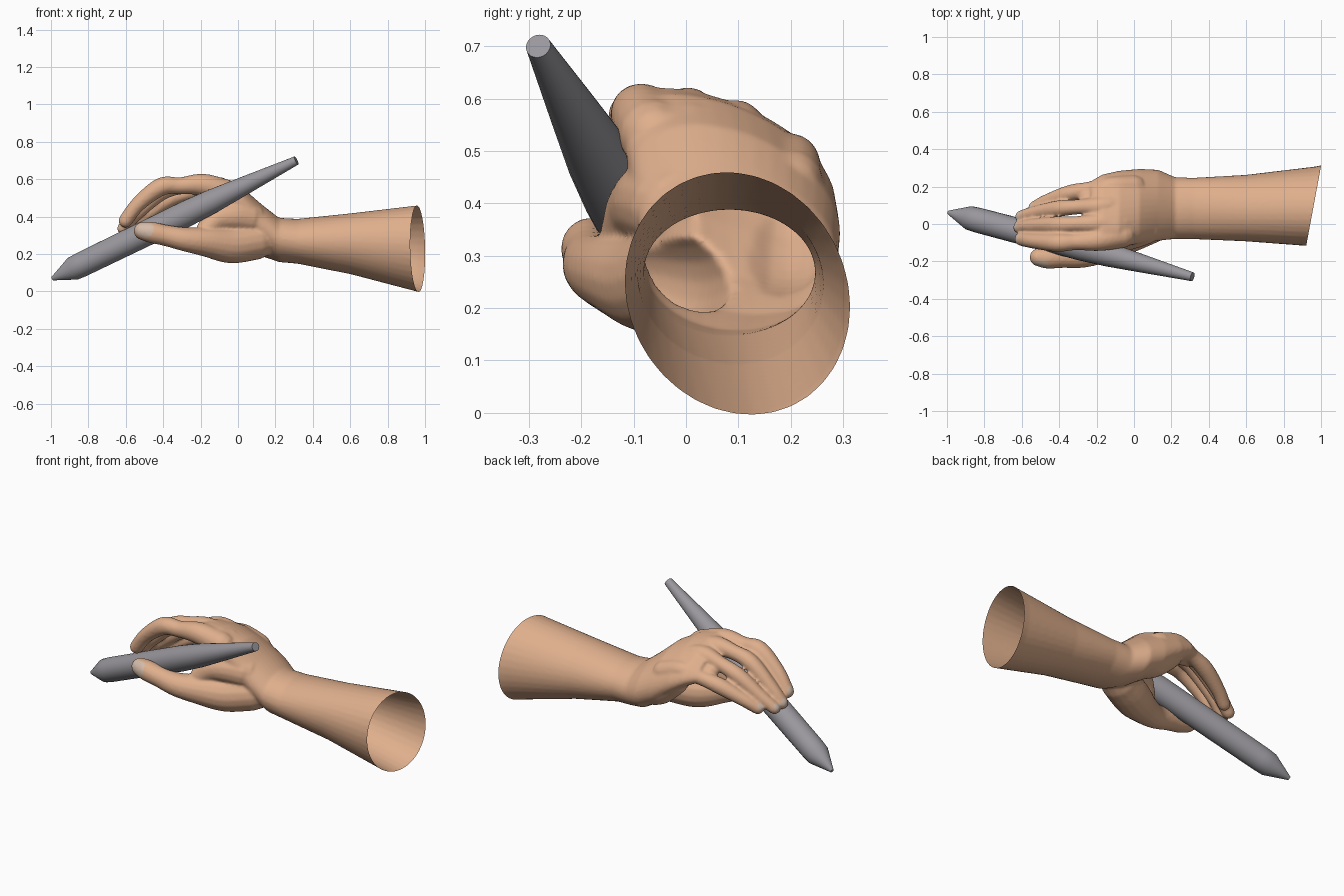
import bpy, bmesh, math
from mathutils import Vector

if "Cube" in bpy.data.objects:
    bpy.data.objects.remove(bpy.data.objects["Cube"])


def material(name, rgb):
    m = bpy.data.materials.new(name)
    m.diffuse_color = (*rgb, 1)
    m.use_nodes = True
    m.node_tree.nodes["Principled BSDF"].inputs["Base Color"].default_value = m.diffuse_color
    return m


skin = material("skin", (0.74, 0.43, 0.265))
nail = material("nail", (0.66, 0.50, 0.40))
grey = material("pen grey", (0.32, 0.31, 0.335))


def loft(bm, rings):
    """Closed tube through rings of equal point count."""
    loops = [[bm.verts.new(p) for p in r] for r in rings]
    n = len(loops[0])
    for a, b in zip(loops, loops[1:]):
        for i in range(n):
            j = (i + 1) % n
            bm.faces.new((a[i], a[j], b[j], b[i]))
    bm.faces.new(loops[0][::-1])
    bm.faces.new(loops[-1])


def circle(c, d, r, n=16):
    q = Vector(d).to_track_quat('Z', 'Y')
    return [Vector(c) + q @ Vector((r * math.cos(k * math.tau / n), r * math.sin(k * math.tau / n), 0))
            for k in range(n)]


def spline(pts, steps=5):
    """Catmull-Rom through (x, y, z, radius) points."""
    p = [Vector(q) for q in pts]
    p = [2 * p[0] - p[1]] + p + [2 * p[-1] - p[-2]]
    out = []
    for a, b, c, d in zip(p, p[1:], p[2:], p[3:]):
        for k in range(steps):
            t = k / steps
            out.append(0.5 * (2 * b + (c - a) * t + (2 * a - 5 * b + 4 * c - d) * t * t
                              + (3 * b - a - 3 * c + d) * t ** 3))
    return out + [p[-2]]


def digit(bm, pts):
    """Round tube with domed ends."""
    s = spline(pts)
    start, end = (s[0] - s[1]).xyz.normalized(), (s[-1] - s[-2]).xyz.normalized()
    dome = [(0.5, 0.87), (0.85, 0.53), (0.98, 0.2)]
    rings = [circle(s[0].xyz + start * s[0].w * o, -start, s[0].w * f) for o, f in dome[::-1]]
    for i, q in enumerate(s):
        d = s[min(i + 1, len(s) - 1)].xyz - s[max(i - 1, 0)].xyz
        rings.append(circle(q.xyz, d, q.w))
    rings += [circle(s[-1].xyz + end * s[-1].w * o, end, s[-1].w * f) for o, f in dome]
    loft(bm, rings)


bm = bmesh.new()
nails = [(Vector((-.50, -.225, .335)), Vector((-.1, -.95, .25)), .05)]  # centre, facing, reach

# forearm, wrist and palm: x, y centre, z centre, y half, z half, slope across the hand
sections = [(1.12, .10, .21, .235, .263, -.10), (.96, .093, .229, .213, .23, -.10),
            (.60, .085, .255, .178, .162, -.06), (.32, .083, .268, .164, .120, 0),
            (.22, .085, .275, .165, .118, -.05), (.13, .10, .325, .19, .135, -.15),
            (.03, .095, .40, .20, .140, -.28), (-.08, .08, .475, .205, .115, -.33),
            (-.17, .07, .515, .195, .085, -.33), (-.23, .06, .52, .17, .06, -.33)]
rings = []
for x, yc, zc, hy, hz, k in sections:
    ring = []
    for i in range(36):
        a = math.tau * i / 36
        y = hy * math.cos(a)
        ring.append((x, yc + y, zc + hz * math.sin(a) + k * y))
    rings.append(ring[::-1])
loft(bm, rings)

# four fingers share one thickness profile, knuckle to tip
thickness = (.065, .057, .043, .047, .039, .036)
index = [(-.06, -.06, .53), (-.19, -.085, .57), (-.31, -.095, .565),
         (-.41, -.10, .56), (-.53, -.092, .47), (-.602, -.08, .378)]
middle = [(-.06, .01, .53), (-.20, .003, .567), (-.31, 0, .56),
          (-.42, -.005, .525), (-.55, -.01, .41), (-.612, -.017, .337)]
ring = [(-.04, .11, .49), (-.17, .095, .545), (-.29, .092, .52),
        (-.40, .083, .475), (-.53, .06, .38), (-.602, .04, .325)]
little = [(0, .20, .44), (-.12, .20, .48), (-.23, .187, .46),
          (-.34, .165, .43), (-.46, .125, .37), (-.53, .09, .325)]
for path, fat in ((index, 1.05), (middle, .97), (ring, .94), (little, .95)):
    digit(bm, [(*p, r * fat) for p, r in zip(path, thickness)])
    d = Vector((-.75, .1, .65)).normalized()
    nails.append((Vector(path[-1]) + d * thickness[-1] * fat + Vector((-.008, 0, -.01)), d, .03))

# thumb
digit(bm, [(.10, 0, .27, .10), (-.04, -.06, .25, .10), (-.17, -.13, .265, .08), (-.28, -.17, .278, .065),
           (-.38, -.178, .298, .057), (-.46, -.182, .315, .057), (-.508, -.178, .323, .05)])
# thumb web, heel of the palm and far edge of the palm
digit(bm, [(.06, -.02, .39, .09), (-.03, -.055, .40, .085), (-.11, -.085, .385, .07), (-.165, -.11, .34, .055)])
digit(bm, [(.14, .16, .29, .085), (.04, .19, .335, .095), (-.06, .195, .40, .08)])
digit(bm, [(-.12, .16, .46, .06), (-.25, .135, .475, .045)])

bmesh.ops.recalc_face_normals(bm, faces=bm.faces)
me = bpy.data.meshes.new("hand_solid")
bm.to_mesh(me)
bm.free()

# fuse the parts into one skin
tmp = bpy.data.objects.new("hand_solid", me)
bpy.context.collection.objects.link(tmp)
rm = tmp.modifiers.new("fuse", 'REMESH')
rm.mode, rm.voxel_size = 'VOXEL', 0.008
sm = tmp.modifiers.new("soften", 'SMOOTH')
sm.factor, sm.iterations = 0.5, 7
dg = bpy.context.evaluated_depsgraph_get()
hand_mesh = bpy.data.meshes.new_from_object(tmp.evaluated_get(dg))
bpy.data.objects.remove(tmp)
hand_mesh.materials.clear()
hand_mesh.materials.append(skin)
hand_mesh.materials.append(nail)

# cut the sleeve end open and colour the nails
bm = bmesh.new()
bm.from_mesh(hand_mesh)
bmesh.ops.bisect_plane(bm, geom=bm.verts[:] + bm.edges[:] + bm.faces[:], plane_co=(.96, .095, .228),
                       plane_no=(1, -.186, 0), clear_outer=True)
bm.normal_update()
for f in bm.faces:
    f.smooth = True
    c = f.calc_center_median()
    f.material_index = int(any((c - p).length < r and f.normal.dot(d) > .5 for p, d, r in nails))
bm.to_mesh(hand_mesh)
bm.free()
hand = bpy.data.objects.new("hand_and_forearm", hand_mesh)
bpy.context.collection.objects.link(hand)

# pen: pointed tip, straight barrel, tapering tail
a, b = Vector((-.993, .062, .068)), Vector((.312, -.282, .70))
bm = bmesh.new()
profile = [(0, .010), (.085, .064), (.12, .067), (.55, .070), (.66, .064), (.8, .048), (1, .024)]
loft(bm, [circle(a.lerp(b, t), b - a, r, 24) for t, r in profile])
bmesh.ops.recalc_face_normals(bm, faces=bm.faces)
me = bpy.data.meshes.new("pen")
bm.to_mesh(me)
bm.free()
me.materials.append(grey)
pen = bpy.data.objects.new("pen", me)
bpy.context.collection.objects.link(pen)
bpy.context.view_layer.objects.active = pen
pen.select_set(True)
bpy.ops.object.shade_smooth_by_angle(angle=math.radians(25))
